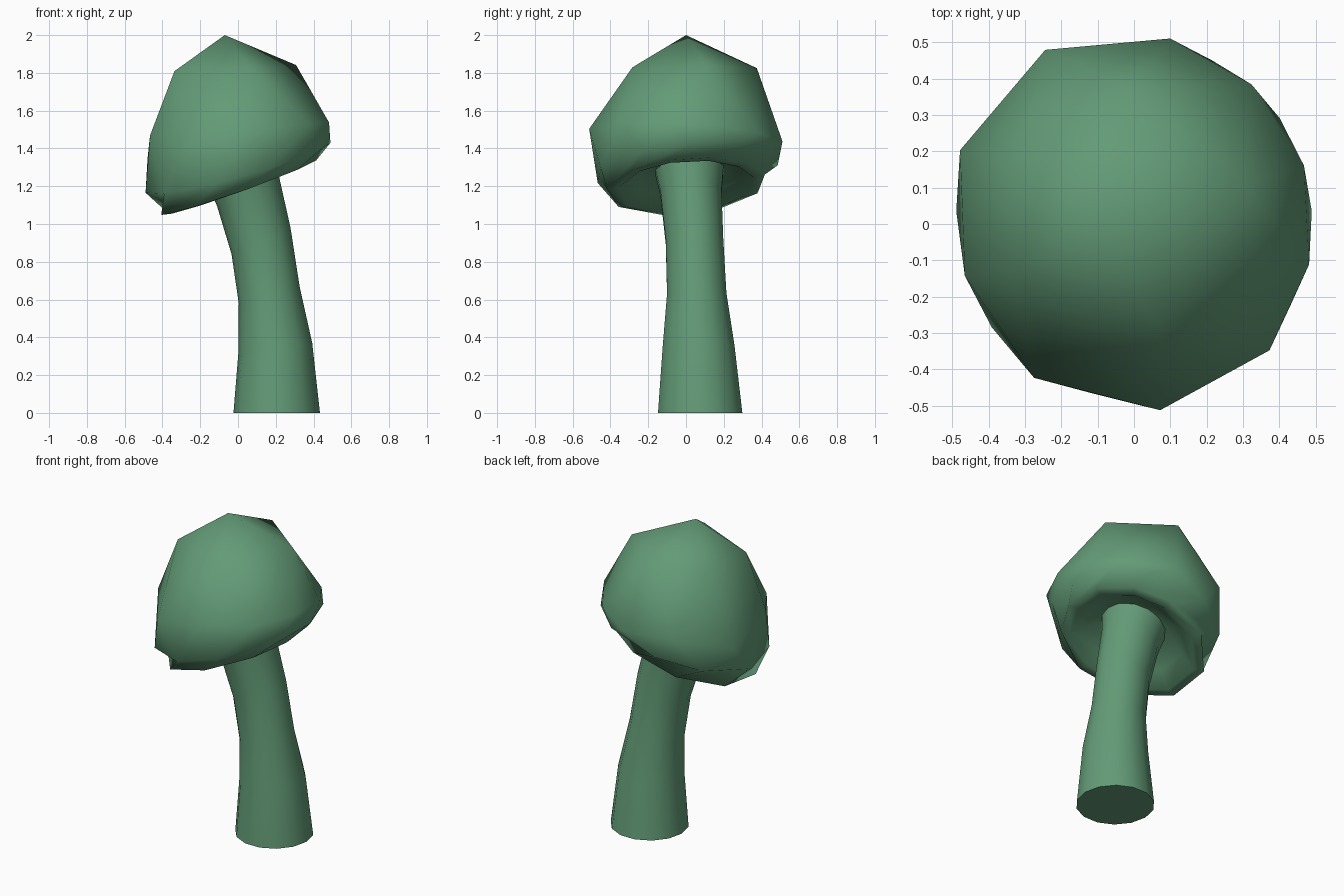
import bpy, bmesh
from math import sin, cos, radians

if "Cube" in bpy.data.objects:
    bpy.data.objects.remove(bpy.data.objects["Cube"], do_unlink=True)

green = bpy.data.materials.new("leaf_green")
green.use_nodes = True
green.diffuse_color = (0.125, 0.33, 0.185, 1)
green.node_tree.nodes["Principled BSDF"].inputs["Base Color"].default_value = green.diffuse_color


def loft(name, rings, corner_sets, apex=None, sharp=60):
    """Skin tilted rings (x, y, z, radius, slope_x, slope_y), capping both ends.
    Each corner is (angle, radius factor, lift)."""
    bm = bmesh.new()
    loops = []
    for (x, y, z, r, sx, sy), corners in zip(rings, corner_sets):
        loop = []
        for a, factor, lift in corners:
            dx, dy = r * factor * cos(radians(a)), r * factor * sin(radians(a))
            loop.append(bm.verts.new((x + dx, y + dy, z + lift + sx * dx + sy * dy)))
        loops.append(loop)
    n = len(loops[0])
    for low, high in zip(loops, loops[1:]):
        for i in range(n):
            j = (i + 1) % n
            bm.faces.new((low[i], low[j], high[j], high[i]))
    bm.faces.new(loops[0][::-1])
    if apex:
        tip = bm.verts.new(apex)
        for i in range(n):
            bm.faces.new((loops[-1][i], loops[-1][(i + 1) % n], tip))
    else:
        bm.faces.new(loops[-1])
    # Repeated angles in a ring merge into one corner
    bmesh.ops.remove_doubles(bm, verts=bm.verts, dist=0.0005)
    bmesh.ops.recalc_face_normals(bm, faces=bm.faces)
    mesh = bpy.data.meshes.new(name)
    bm.to_mesh(mesh)
    bm.free()
    mesh.materials.append(green)
    ob = bpy.data.objects.new(name, mesh)
    bpy.context.collection.objects.link(ob)
    bpy.ops.object.select_all(action="DESELECT")
    ob.select_set(True)
    bpy.context.view_layer.objects.active = ob
    bpy.ops.object.shade_smooth_by_angle(angle=radians(sharp))


def plain(angles):
    return [(a, 1, 0) for a in angles]


# Bent stem, flared at the foot and under the cap
stem_rings = [
    (0.205, 0.075, 0.00, 0.229, 0.00, 0),
    (0.198, 0.067, 0.35, 0.195, 0.10, 0),
    (0.165, 0.057, 0.625, 0.161, 0.28, 0),
    (0.122, 0.045, 0.91, 0.156, 0.45, 0),
    (0.055, 0.026, 1.165, 0.166, 0.42, 0),
    (0.000, 0.010, 1.37, 0.20, 0.36, 0),
]
loft("stem", stem_rings, [plain(360 * i / 14 for i in range(14))] * len(stem_rings))

# Tilted faceted cap: shallow hollow, lip, rim, skirt, belly, shoulder, tip
cap_rings = [
    (-0.01, 0.01, 1.275, 0.19, 0.36, 0.08),
    (0.00, 0.01, 1.25, 0.28, 0.38, 0.08),
    (0.00, 0.00, 1.195, 0.365, 0.38, 0.07),
    (0.00, 0.00, 1.20, 0.425, 0.35, 0.08),
    (0.00, 0.01, 1.295, 0.49, 0.27, 0.10),
    (0.00, 0.00, 1.445, 0.51, 0.18, -0.05),
    (-0.02, 0.04, 1.825, 0.335, 0.05, 0.00),
]
cap_angles = [19, 50, 79, 117, 157, 197, 237, 278, 317, 347]
skirt_angles = [35, 64, 104, 137, 177, 217, 257, 290, 332, 363]
belly = [(19, 0.97, 0), (50, 0.985, 0), (79, 1.02, 0), (117, 1.055, 0.07), (157, 1.02, 0),
         (197, 0.955, 0.1), (237, 0.99, 0), (278, 1.015, 0.02), (317, 1, 0), (347, 0.97, 0)]
shoulder = plain([12, 12, 90, 90, 150]) + [(208, 1.07, 0)] * 2 + plain([285, 285, 372])
loft("cap", cap_rings, [plain(cap_angles)] * 4 + [plain(skirt_angles), belly, shoulder],
     apex=(-0.07, 0, 2.0), sharp=120)
